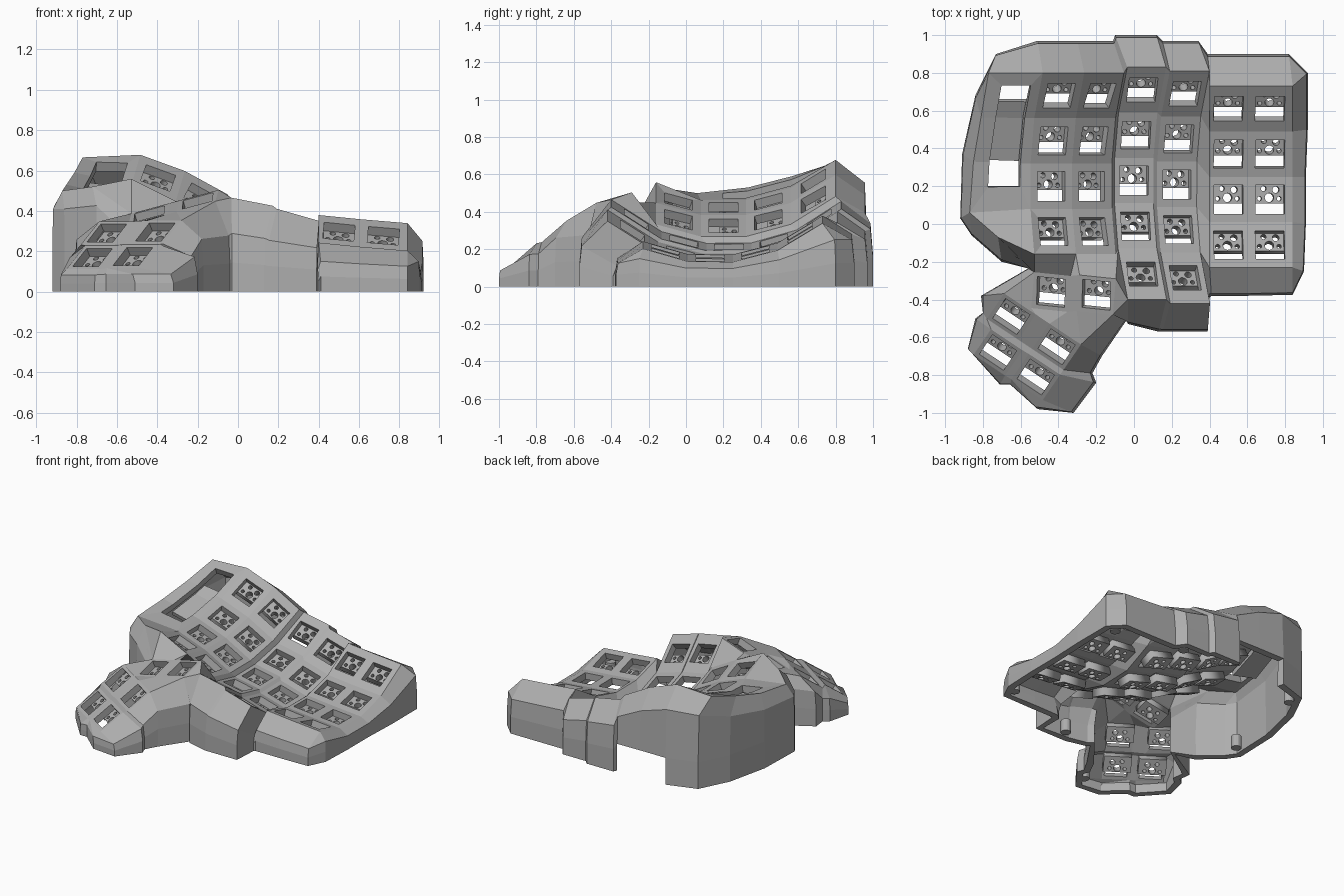
import bpy, bmesh, math
from mathutils import Vector, Matrix

cube = bpy.data.objects.get("Cube")
if cube:
    bpy.data.objects.remove(cube)

grey = bpy.data.materials.new("matte_grey")
grey.use_nodes = True
grey.diffuse_color = (0.42, 0.42, 0.42, 1)
grey.node_tree.nodes["Principled BSDF"].inputs["Base Color"].default_value = (0.42, 0.42, 0.42, 1)

PITCH, ARC, HOLE, WALL = 0.24, 0.92, 0.077, 0.05
pts, faces, frames = {}, [], []


def face(names):
    faces.append(names.split() if isinstance(names, str) else names)


def key_cell(tag, a, b, c, d):
    """Square cell with a switch hole; corners back-left, back-right, front-right, front-left."""
    A, B, C, D = (pts[n] for n in (a, b, c, d))
    u = (B + C - A - D).normalized()
    n = u.cross(A + B - C - D).normalized()
    v = n.cross(u)
    mid = (A + B + C + D) / 4
    corners, inner = [a, b, c, d], []
    for i, (su, sv) in enumerate([(-1, 1), (1, 1), (1, -1), (-1, -1)]):
        inner.append(f"{tag}hole{i}")
        pts[inner[i]] = mid + HOLE * (su * u + sv * v)
    for i in range(4):
        j = (i + 1) % 4
        face([corners[i], corners[j], inner[j], inner[i]])
    m = Matrix((u, v, n)).transposed().to_4x4()
    m.translation = mid
    frames.append(m)


# Finger columns: left x, right x, left z, right z, lowest y, back y, keys, sideways lean
columns = {
    "A": (-0.55, -0.33, 0.455, 0.375, 0.2, 0.80, 4, 0.3),
    "B": (-0.33, -0.12, 0.375, 0.26, 0.2, 0.80, 4, 0.3),
    "C": (-0.105, 0.10, 0.225, 0.185, 0.22, 0.83, 5, 0.3),
    "D": (0.12, 0.33, 0.17, 0.11, 0.2, 0.81, 5, 0.3),
    "E": (0.40, 0.60, 0.165, 0.145, 0.14, 0.73, 4, 0),
    "F": (0.60, 0.84, 0.145, 0.125, 0.14, 0.73, 4, 0),
}
for c, (xl, xr, zl, zr, low, back, keys, lean) in columns.items():
    for r in range(keys + 1):
        y = back - PITCH * r
        if r == 5:                      # front lip of the long columns
            y -= 0.03
        rise = ARC - math.sqrt(ARC ** 2 - (y - low) ** 2)
        pts[f"{c}{r}l"] = Vector((xl + lean * rise, y, zl + rise))
        pts[f"{c}{r}r"] = Vector((xr + lean * rise, y, zr + rise))
    for r in range(keys):
        key_cell(f"{c}{r}", f"{c}{r}l", f"{c}{r}r", f"{c}{r+1}r", f"{c}{r+1}l")
pts["A4l"].z += 0.03                    # raised front corner beside the panel

# Webs between stepped columns
for p, q, keys in (("B", "C", 4), ("C", "D", 5), ("D", "E", 4)):
    for r in range(keys):
        face([f"{p}{r}r", f"{q}{r}l", f"{q}{r+1}l", f"{p}{r+1}r"])

# Controller panel beside the first column, with a long opening
for i, p in enumerate([(-0.77, 0.8, 0.665), (-0.81, 0.565, 0.59), (-0.85, 0.33, 0.53),
                       (-0.87, 0.06, 0.5), (-0.72, -0.07, 0.52)]):
    pts[f"O{i}"] = Vector(p)
for i, t in enumerate((0.28, 1, 2, 2.5)):
    k = int(t)
    a = pts[f"A{k}l"].lerp(pts[f"A{k+1}l"], t - k)
    o = pts[f"O{k}"].lerp(pts[f"O{k+1}"], t - k)
    pts[f"p{i}"], pts[f"q{i}"] = a.lerp(o, 0.18), a.lerp(o, 0.72)
for i in range(3):
    face([f"A{i}l", f"A{i+1}l", f"p{i+1}", f"p{i}"])
    face([f"q{i}", f"q{i+1}", f"O{i+1}", f"O{i}"])
face("A0l p0 q0 O0")
face("p3 A3l O3 q3")
face("A3l A4l O4 O3")

# Thumb keys: centre, right direction, back direction
flat = (Vector((0.96, -0.1, 0.26)), Vector((0.08, 0.95, 0.28)))
steep = (Vector((0.83, -0.55, 0)), Vector((0.46, 0.67, 0.58)))
thumbs = {
    "G": ((-0.2, -0.375, 0.45), flat), "H": ((-0.44, -0.36, 0.385), flat),
    "I": ((-0.65, -0.49, 0.29), steep), "M": ((-0.41, -0.65, 0.295), steep),
    "J": ((-0.72, -0.68, 0.17), steep), "K": ((-0.52, -0.81, 0.175), steep),
}
for t, (mid, (u, v)) in thumbs.items():
    for s, su, sv in (("a", -1, 1), ("b", 1, 1), ("c", 1, -1), ("d", -1, -1)):
        pts[t + s] = Vector(mid) + 0.1 * (su * u + sv * v)
    key_cell(t, t + "a", t + "b", t + "c", t + "d")

# Webs within the thumb cluster and up to the finger columns
for w in ("Hb Ga Gd Hc", "Hc Gd Mb Ma", "Gd Gc Mb", "Hd Hc Ma Ib", "Ha Hd Ib Ia",
          "Ib Ma Md Ic", "Id Ic Jb Ja", "Md Mc Kb Ka", "Ic Md Ka Jb", "Jb Ka Kd Jc",
          "Gb C5l Gc", "Gb C4l C5l", "Gb B4r C4l", "Ga B4l B4r Gb", "Hb B4l Ga",
          "Ha A4l A4r Hb", "O4 A4l Ha"):
    face(w)

# Outer wall stations: plate edge point and footprint position
rim = [("F0r", 0.82, 0.9), ("F0l", 0.6, 0.9), ("E0l", 0.39, 0.9), ("D0r", 0.34, 0.97),
       ("D0l", 0.15, 0.97), ("C0r", 0.12, 1), ("C0l", -0.1, 1), ("B0r", -0.11, 0.97),
       ("A0r", -0.3, 0.97), ("A0l", -0.51, 0.97), ("O0", -0.73, 0.9), ("O1", -0.84, 0.68),
       ("O2", -0.91, 0.37), ("O3", -0.92, 0.03), ("O3", -0.86, -0.06), ("O4", -0.7, -0.2),
       ("Ha", -0.56, -0.235), ("Ia", -0.81, -0.38), ("Id", -0.8, -0.47), ("Ja", -0.84, -0.5),
       ("Jd", -0.88, -0.66), ("Jc", -0.71, -0.85), ("Kd", -0.655, -0.85), ("Kd", -0.51, -0.98),
       ("Kc", -0.32, -1), ("Kb", -0.2, -0.84), ("Mc", -0.22, -0.79), ("Mb", -0.17, -0.7),
       ("Gc", -0.04, -0.51), ("C5l", -0.03, -0.53), ("C5r", 0.13, -0.57), ("D5l", 0.15, -0.57),
       ("D5r", 0.39, -0.57), ("D4r", 0.4, -0.39), ("E4l", 0.41, -0.38), ("E4r", 0.6, -0.38),
       ("F4r", 0.84, -0.375), ("F4r", 0.9, -0.25), ("F3r", 0.91, 0), ("F2r", 0.91, 0.25),
       ("F1r", 0.92, 0.5), ("F0r", 0.92, 0.8)]
for i, (name, x, y) in enumerate(rim):
    top, foot = pts[name], Vector((x, y, 0))
    shoulder = top.lerp(foot, 0.92)
    drop = 0.62 if x > -0.1 and y < -0.3 else 0.82 if name[0] in "ABO" else 0.74
    shoulder.z = top.z * drop
    pts[f"s{i}"], pts[f"g{i}"] = shoulder, foot
    pts[f"n{i}"] = Vector((x, y, min(0.2, shoulder.z * 0.5)))
for i, (name, x, y) in enumerate(rim):
    j = (i + 1) % len(rim)
    face([name, f"s{i}", f"s{j}", rim[j][0]])
    face([f"s{i}", f"n{i}", f"n{j}", f"s{j}"])
    if name not in ("B0r", "A0r"):      # connector notch in the back wall
        face([f"n{i}", f"g{i}", f"g{j}", f"n{j}"])


def add_mesh(name, bm):
    mesh = bpy.data.meshes.new(name)
    bm.to_mesh(mesh)
    bm.free()
    mesh.materials.append(grey)
    ob = bpy.data.objects.new(name, mesh)
    bpy.context.collection.objects.link(ob)
    return ob


# Case shell
bm = bmesh.new()
verts = {n: bm.verts.new(p) for n, p in pts.items()}
for f in faces:
    bm.faces.new([verts[n] for n in dict.fromkeys(f)])
bmesh.ops.remove_doubles(bm, verts=bm.verts, dist=0.0005)
bmesh.ops.recalc_face_normals(bm, faces=bm.faces)
if sum(f.normal.z * f.calc_area() for f in bm.faces) < 0:
    bmesh.ops.reverse_faces(bm, faces=bm.faces)
shell = add_mesh("case_shell", bm)
thick = shell.modifiers.new("thickness", "SOLIDIFY")
thick.thickness, thick.offset = WALL, -1

# Switch socket: flat plate with pin holes, shared by all keys
curve = bpy.data.curves.new("socket_outline", "CURVE")
curve.dimensions, curve.fill_mode, curve.extrude = "2D", "BOTH", 0.028


def outline(points):
    s = curve.splines.new("POLY")
    s.points.add(len(points) - 1)
    for p, q in zip(s.points, points):
        p.co = (*q, 0, 1)
    s.use_cyclic_u = True


outline([(-0.095, -0.02), (0.095, -0.02), (0.095, 0.095), (-0.095, 0.095)])
for x, y, r in ((0, 0.01, 0.024), (-0.052, 0.005, 0.012), (0.052, 0.005, 0.012),
                (0.035, 0.052, 0.018), (-0.03, 0.058, 0.014)):
    outline([(x + r * math.cos(a * math.pi / 8), y + r * math.sin(a * math.pi / 8))
             for a in range(16)])
source = bpy.data.objects.new("socket_source", curve)
bpy.context.collection.objects.link(source)
bpy.context.view_layer.update()
socket = bpy.data.meshes.new_from_object(source.evaluated_get(bpy.context.evaluated_depsgraph_get()))
bpy.data.objects.remove(source)
socket.materials.clear()
socket.materials.append(grey)
for m in frames:
    ob = bpy.data.objects.new("switch_socket", socket)
    ob.matrix_world = m @ Matrix.Translation((0, 0, -0.077))
    bpy.context.collection.objects.link(ob)

# Controller tray under the panel opening, following its sag and wider than it
bm = bmesh.new()
rows = []
for a, b, t in ((0, 1, 0.5), (1, 2, 0), (1, 2, 0.95)):
    p = pts[f"p{a}"].lerp(pts[f"p{b}"], t)
    q = pts[f"q{a}"].lerp(pts[f"q{b}"], t)
    rows.append([bm.verts.new(e - Vector((0, 0, 0.07))) for e in (p.lerp(q, -0.1), p.lerp(q, 1.1))])
for r, s in zip(rows, rows[1:]):
    bm.faces.new([r[0], r[1], s[1], s[0]])
tray = add_mesh("controller_tray", bm)
tray.modifiers.new("thickness", "SOLIDIFY").thickness = 0.03

# Screw posts inside the foot of the wall
for x, y in ((-0.82, 0.1), (-0.7, 0.8), (0.3, 0.88), (0.82, 0.78), (0.82, -0.28), (0.2, -0.48),
             (-0.3, -0.88)):
    bm = bmesh.new()
    bmesh.ops.create_cone(bm, cap_ends=True, segments=16, radius1=0.035, radius2=0.035, depth=0.09,
                          matrix=Matrix.Translation((x, y, 0.045)))
    add_mesh("screw_post", bm)
